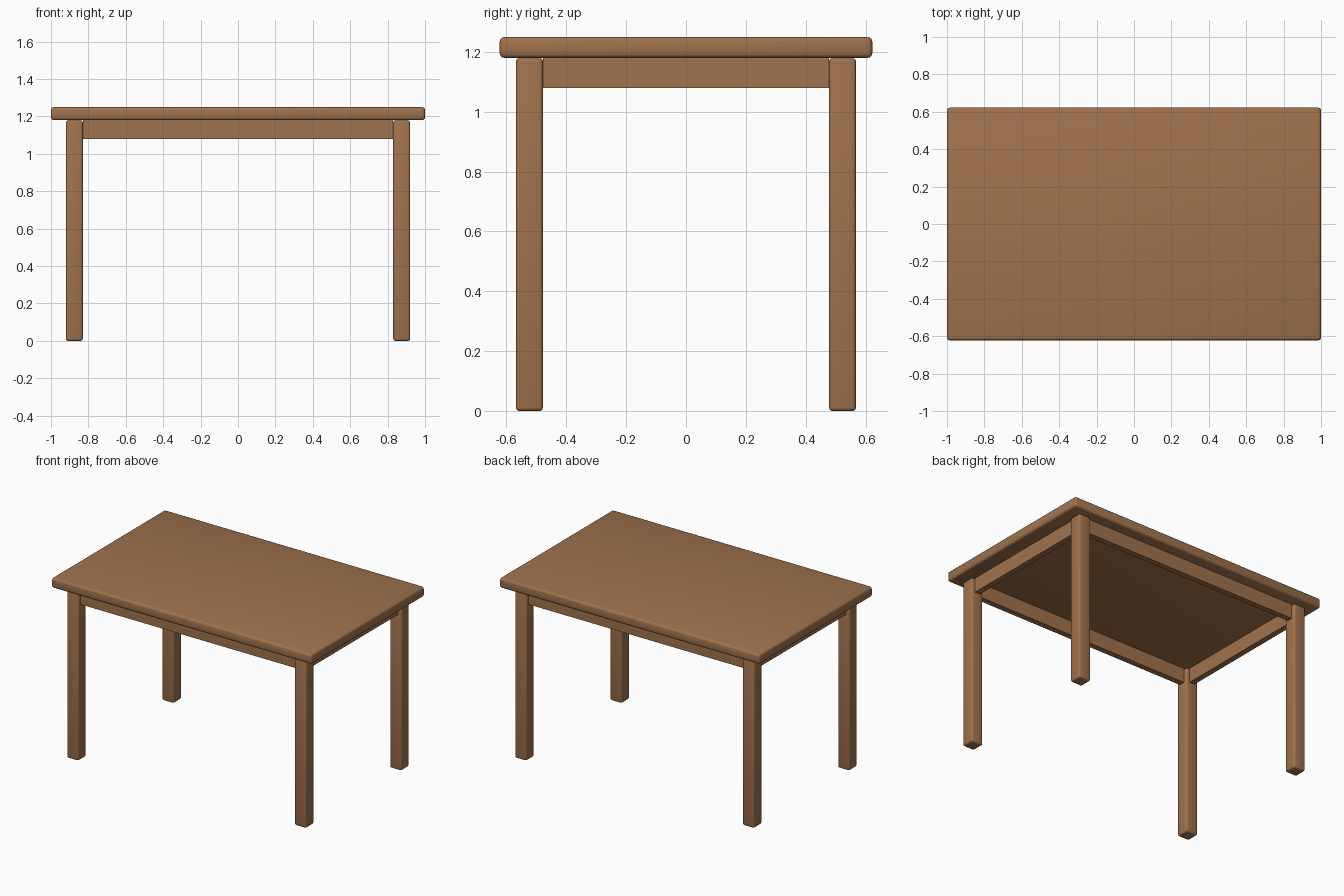
import bpy

cube = bpy.data.objects.get("Cube")
if cube:
    bpy.data.objects.remove(cube, do_unlink=True)

# Single wood colour
wood = bpy.data.materials.new("brown_wood")
wood.use_nodes = True
colour = (0.35, 0.17, 0.075, 1)
wood.diffuse_color = colour
wood.node_tree.nodes["Principled BSDF"].inputs["Base Color"].default_value = colour


def box(name, centre, size, bevel=0):
    """Box with optional rounded edges."""
    bpy.ops.mesh.primitive_cube_add(size=1, location=centre)
    obj = bpy.context.object
    obj.name = name
    obj.scale = size
    bpy.ops.object.transform_apply(location=False, rotation=False, scale=True)
    obj.data.materials.append(wood)
    if bevel:
        mod = obj.modifiers.new("rounded_edges", "BEVEL")
        mod.width = bevel
        mod.segments = 3
        bpy.ops.object.modifier_apply(modifier=mod.name)
        bpy.ops.object.shade_smooth_by_angle()
    return obj


TOP_Z = 1.18        # underside of the table top
LEG = 0.09          # leg thickness
LEG_X, LEG_Y = 0.875, 0.523
RAIL_H, RAIL_T = 0.10, 0.04
rail_z = TOP_Z - RAIL_H / 2

# Table top
box("table_top", (0, 0, TOP_Z + 0.035), (2, 1.245, 0.07), 0.016)

# Legs
for sy, end in ((-1, "front"), (1, "back")):
    for sx, side in ((-1, "right"), (1, "left")):
        box(f"{end}_{side}_leg", (sx * LEG_X, sy * LEG_Y, TOP_Z / 2),
            (LEG, LEG, TOP_Z), 0.012)

# Rails between the legs, centred on the leg thickness
for s, name in ((-1, "front"), (1, "back")):
    box(f"{name}_rail", (0, s * LEG_Y, rail_z),
        (2 * LEG_X - LEG, RAIL_T, RAIL_H))
for s, name in ((-1, "right"), (1, "left")):
    box(f"{name}_rail", (s * LEG_X, 0, rail_z),
        (RAIL_T, 2 * LEG_Y - LEG, RAIL_H))
